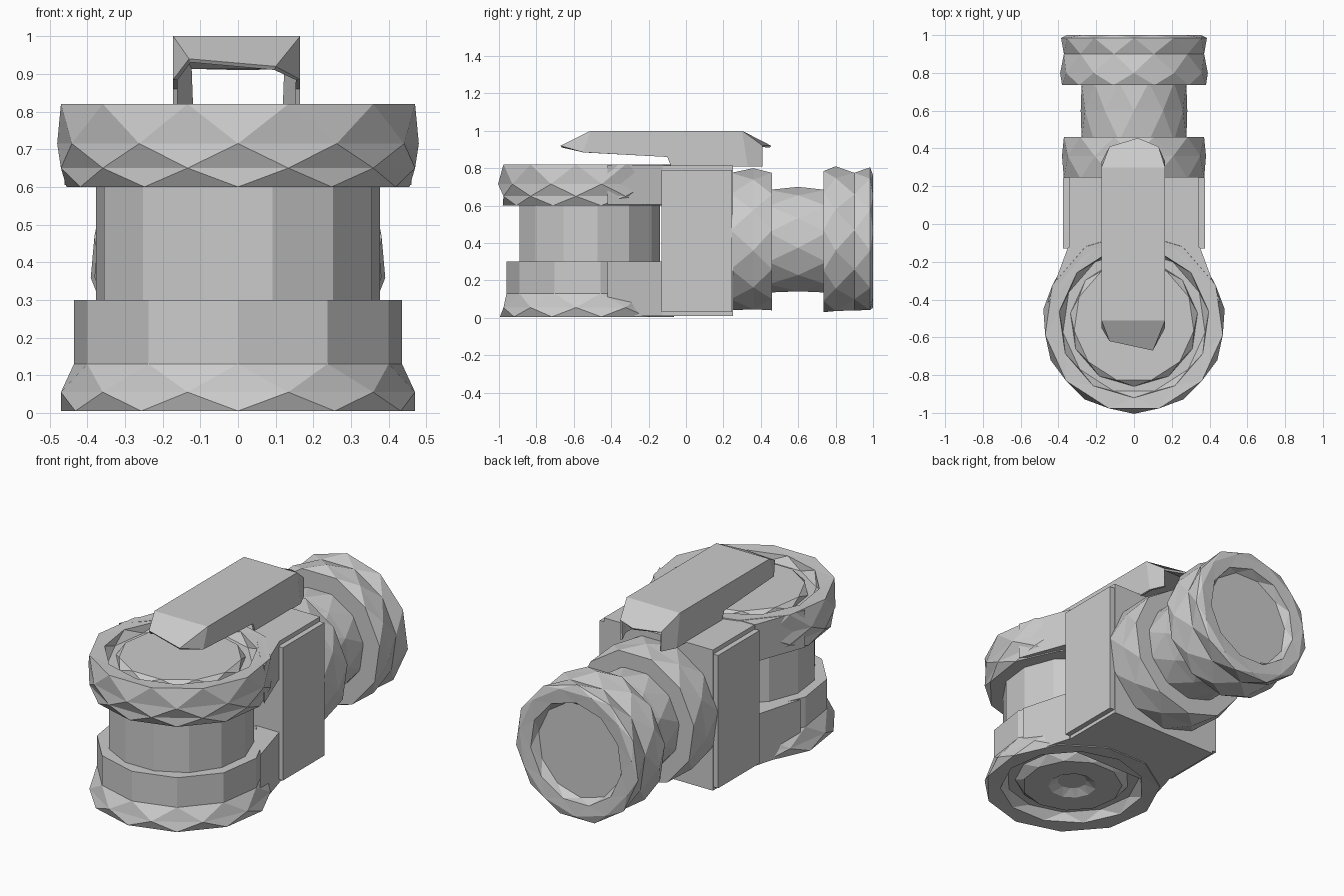
import bpy, bmesh, math
from mathutils import Vector

if "Cube" in bpy.data.objects:
    bpy.data.objects.remove(bpy.data.objects["Cube"])


def make(name, verts, faces):
    me = bpy.data.meshes.new(name)
    me.from_pydata(verts, [], faces)
    bm = bmesh.new()
    bm.from_mesh(me)
    bmesh.ops.recalc_face_normals(bm, faces=bm.faces)
    bm.to_mesh(me)
    bm.free()
    ob = bpy.data.objects.new(name, me)
    bpy.context.collection.objects.link(ob)
    return ob


def lathe(name, rings, n, center, axis="Z", phase=0.0):
    """Rings are (radius, height, twist); a half twist gives diamond facets."""
    verts, faces = [], []
    for r, h, twist in rings:
        for i in range(n):
            a = 2 * math.pi * (i + twist + phase) / n
            c, s = r * math.cos(a), r * math.sin(a)
            p = (c, s, h) if axis == "Z" else (c, h, s)
            verts.append(Vector(p) + Vector(center))
    for k in range(len(rings) - 1):
        a0, b0 = k * n, (k + 1) * n
        step = rings[k + 1][2] - rings[k][2]
        for i in range(n):
            j = (i + 1) % n
            a, b, c, d = a0 + i, a0 + j, b0 + j, b0 + i
            if step == 0:
                faces.append((a, b, c, d))
            elif step > 0:
                faces += [(a, b, d), (b, c, d)]
            else:
                faces += [(a, b, c), (a, c, d)]
    faces.append(tuple(range(n)))
    faces.append(tuple(range(len(verts) - n, len(verts))))
    return make(name, verts, faces)


def prism(name, outline, z0, z1):
    n = len(outline)
    verts = [(x, y, z) for z in (z0, z1) for x, y in outline]
    faces = [tuple(range(n)), tuple(range(n, 2 * n))]
    faces += [(i, (i + 1) % n, n + (i + 1) % n, n + i) for i in range(n)]
    return make(name, verts, faces)


def box(name, x0, x1, y0, y1, z0, z1):
    return prism(name, [(x0, y0), (x1, y0), (x1, y1), (x0, y1)], z0, z1)


# Upright body: base, neck and grooved top flange
V = (0, -0.52, 0)
lathe("base_flange", [(0.08, 0.05, 0), (0.13, 0.02, 0.5), (0.27, 0.02, 0),
                      (0.31, 0.06, 0.5), (0.36, 0.06, 0), (0.39, 0.01, 0.5),
                      (0.475, 0.005, 0), (0.475, 0.055, 0.5),
                      (0.44, 0.13, 0)], 11, V, phase=0.25)
lathe("base_collar", [(0.44, 0.125, 0), (0.44, 0.30, 0)], 11, V, phase=0.25)
lathe("upright_neck", [(0.38, 0.28, 0), (0.38, 0.62, 0)], 13, V, phase=0.25)
lathe("top_flange", [(0.46, 0.60, 0), (0.475, 0.65, 0.5), (0.485, 0.715, 0),
                     (0.475, 0.82, 0.5), (0.40, 0.815, 0), (0.38, 0.77, 0.5),
                     (0.34, 0.77, 0), (0.32, 0.80, 0.5)], 11, V, phase=0.25)

# Central block with side plates, and webs running out to the flanges
box("block", -0.345, 0.345, -0.13, 0.25, 0.01, 0.815)
for side, sx in (("left", -1), ("right", 1)):
    xs = sorted((0.335 * sx, 0.375 * sx))
    box("side_plate_" + side, xs[0], xs[1], -0.13, 0.245, 0.03, 0.79)
    web = [(0.46, -0.42), (0.35, -0.125), (0.2, -0.125), (0.37, -0.33)]
    web = [(x * sx, y) for x, y in web]
    prism("top_web_" + side, web, 0.605, 0.818)
    low = [(x * 0.94 if y < -0.4 else x, y) for x, y in web]
    prism("base_web_" + side, low, 0.01, 0.30)
box("base_bridge", -0.3, 0.3, -0.22, -0.12, 0.015, 0.295)

# Horizontal outlet pipe with recessed mouth
H = (0, 0, 0.415)
lathe("pipe_collar", [(0.375, 0.24, 0), (0.385, 0.36, 0.5), (0.375, 0.46, 0)],
      11, H, "Y", 0.25)
lathe("pipe_neck", [(0.28, 0.44, 0), (0.285, 0.6, 0.5), (0.28, 0.75, 0)],
      11, H, "Y", 0.25)
lathe("pipe_end", [(0.385, 0.735, 0), (0.395, 0.80, 0.5), (0.375, 0.90, 0),
                   (0.39, 0.985, 0.5), (0.36, 1.0, 0), (0.29, 0.995, 0.5),
                   (0.27, 0.95, 0)], 11, H, "Y", 0.25)

# Lever handle: a hollow shell, open underneath
hv, hf = [], []


def face(*pts):
    hf.append(tuple(range(len(hv), len(hv) + len(pts))))
    hv.extend(pts)


L, R = -0.172, 0.165
face((L, -0.51, 1), (R, -0.51, 1), (R, 0.30, 1), (L, 0.30, 1))
face((L, -0.51, 1), (R, -0.51, 1), (0.10, -0.67, 0.92), (-0.13, -0.62, 0.94))
face((L, 0.30, 1), (R, 0.30, 1), (0.13, 0.41, 0.92), (0.02, 0.455, 0.92),
     (-0.13, 0.41, 0.92))
for x, tip, bx in ((L, (-0.13, -0.62, 0.94), -0.13), (R, (0.10, -0.67, 0.92), 0.13)):
    face((x, -0.51, 1), (x, -0.55, 0.885), (x, -0.10, 0.86), (x, -0.08, 0.81),
         (x, 0.33, 0.81), (x, 0.30, 1))
    face((x, -0.51, 1), tip, (x, -0.55, 0.885))
    face((x, 0.30, 1), (bx, 0.41, 0.92), (bx, 0.41, 0.81), (x, 0.33, 0.81))
lever = make("lever_handle", hv, hf)
bm = bmesh.new()
bm.from_mesh(lever.data)
bmesh.ops.remove_doubles(bm, verts=bm.verts, dist=0.001)
bmesh.ops.recalc_face_normals(bm, faces=bm.faces)
top = max(bm.faces, key=lambda f: f.calc_center_median().z)
if top.normal.z < 0:
    bmesh.ops.reverse_faces(bm, faces=bm.faces)
bm.to_mesh(lever.data)
bm.free()
wall = lever.modifiers.new("wall", "SOLIDIFY")
wall.thickness = 0.012
wall.offset = -1
